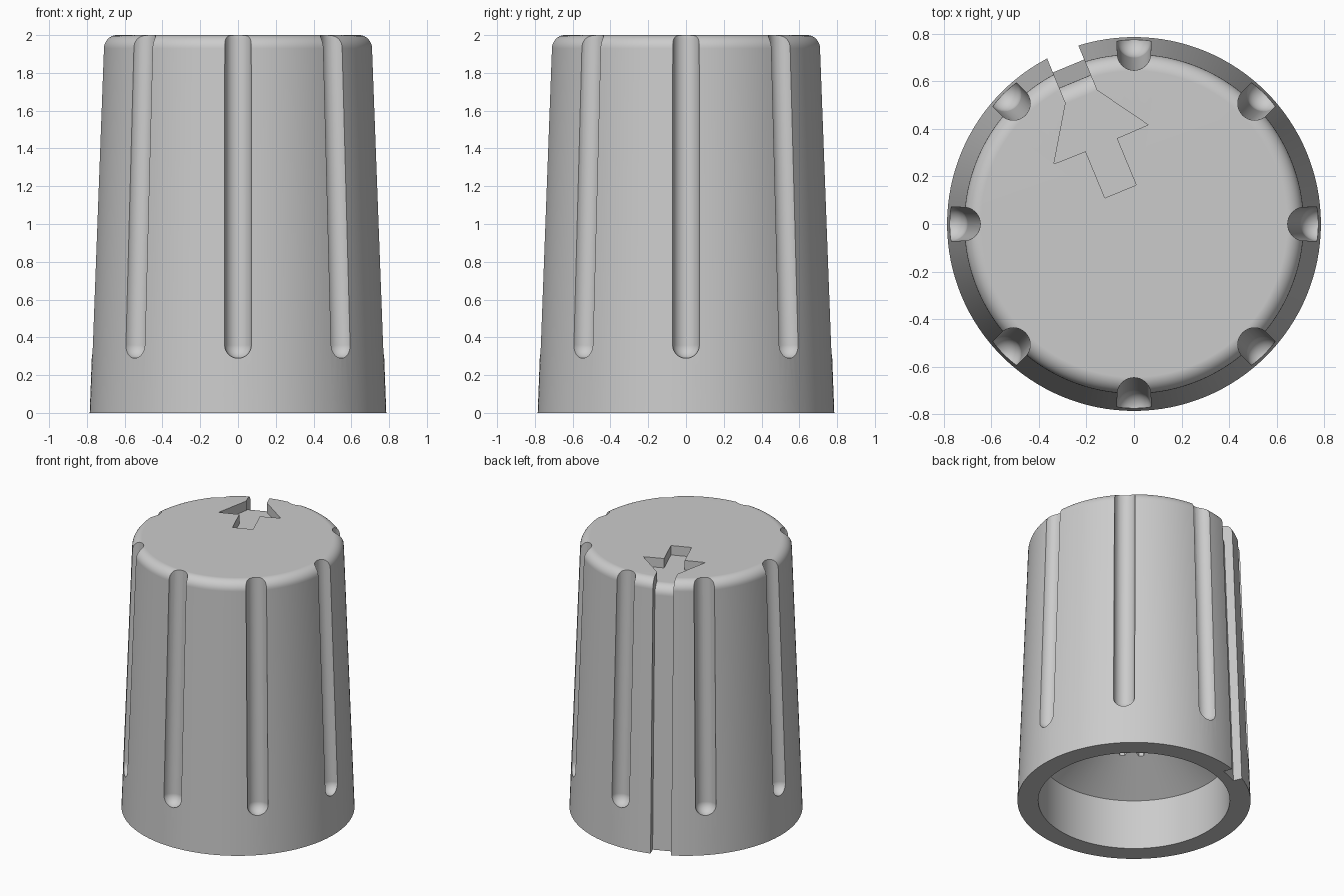
import bpy, bmesh, math
from mathutils import Matrix, Vector

if "Cube" in bpy.data.objects:
    bpy.data.objects.remove(bpy.data.objects["Cube"], do_unlink=True)

HEIGHT, BASE_R, TOP_R, FILLET = 2.0, 0.785, 0.713, 0.07
DEPTH = 0.07                    # depth of the pointer groove
GROOVE_HALF = 0.071
POINTER_ANGLE = math.radians(112.5)

grey = bpy.data.materials.new("plain_grey")
grey.use_nodes = True
grey.diffuse_color = (0.6, 0.6, 0.6, 1)
grey.node_tree.nodes["Principled BSDF"].inputs["Base Color"].default_value = grey.diffuse_color


def make_object(name, bm):
    bmesh.ops.recalc_face_normals(bm, faces=bm.faces)
    mesh = bpy.data.meshes.new(name)
    bm.to_mesh(mesh)
    bm.free()
    mesh.materials.append(grey)
    obj = bpy.data.objects.new(name, mesh)
    bpy.context.collection.objects.link(obj)
    return obj


def lathe(name, profile, segments):
    """Revolve (radius, z) points around the z axis."""
    bm = bmesh.new()
    verts = [bm.verts.new((r, 0, z)) for r, z in profile]
    edges = [bm.edges.new(pair) for pair in zip(verts, verts[1:])]
    bmesh.ops.spin(bm, geom=verts + edges, axis=(0, 0, 1), cent=(0, 0, 0),
                   angle=math.tau, steps=segments, use_duplicate=False)
    bmesh.ops.remove_doubles(bm, verts=bm.verts, dist=1e-5)
    return make_object(name, bm)


def prism(name, points, offset):
    """Close a flat outline and push it along the offset."""
    bm = bmesh.new()
    face = bm.faces.new([bm.verts.new(p) for p in points])
    extruded = bmesh.ops.extrude_face_region(bm, geom=[face])["geom"]
    moved = [v for v in extruded if isinstance(v, bmesh.types.BMVert)]
    bmesh.ops.translate(bm, verts=moved, vec=offset)
    return make_object(name, bm)


def fillet(radius, z, steps=8):
    """Quarter round from the flat top down to the side wall."""
    turns = [math.pi / 2 * i / steps for i in range(steps + 1)]
    return [(radius - FILLET + FILLET * math.sin(a), z - FILLET + FILLET * math.cos(a))
            for a in turns]


# Tapered, hollow body with a rounded top and a conical inner shoulder
body = lathe("knob_body",
             [(0, HEIGHT)] + fillet(TOP_R, HEIGHT)
             + [(BASE_R, 0), (0.645, 0), (0.645, 0.37), (0.34, 0.58), (0, 0.58)], 128)
cutters = []

# Splined shaft hole
teeth = 18
hole = []
for i in range(teeth * 4):
    r = 0.37 if i % 4 < 2 else 0.33
    a = math.tau * i / (teeth * 4)
    hole.append((r * math.cos(a), r * math.sin(a), 0.4))
cutters.append(prism("shaft_hole_cutter", hole, (0, 0, 1.2)))

# Eight round-ended flutes that follow the taper of the wall
low, high = Vector((0.769, 0, 0.36)), Vector((0.71, 0, 2.2))
axis = high - low
for i in range(8):
    tip = [(0.071 * math.sin(math.pi / 2 * k / 8), -0.071 * math.cos(math.pi / 2 * k / 8))
           for k in range(9)]
    flute = lathe("flute_cutter", tip + [(0.071, axis.length), (0, axis.length)], 32)
    flute.data.transform(Matrix.Rotation(math.tau * i / 8, 4, "Z") @ Matrix.Translation(low)
                         @ axis.to_track_quat("Z", "Y").to_matrix().to_4x4())
    cutters.append(flute)

# Arrow recess on the top
turn = Matrix.Rotation(POINTER_ANGLE, 4, "Z")
floor_z = HEIGHT - DEPTH
half = [(0.148, GROOVE_HALF), (0.36, GROOVE_HALF), (0.362, 0.214), (0.579, GROOVE_HALF)]
outline = half + [(u, -v) for u, v in reversed(half)]
arrow = prism("arrow_cutter", [(u, v, floor_z) for u, v in outline], (0, 0, 0.2))
arrow.data.transform(turn)
cutters.append(arrow)

# Pointer groove running over the edge and down the wall
side = [(0.5, 2.2), (0.5, floor_z)] + fillet(TOP_R - DEPTH + 0.005, floor_z)
side += [(BASE_R - DEPTH + 0.007, -0.1), (0.95, -0.1), (0.95, 2.2)]
groove = prism("groove_cutter", [(u, -GROOVE_HALF, z) for u, z in side],
               (0, GROOVE_HALF * 2, 0))
groove.data.transform(turn)
cutters.append(groove)

# Apply the cuts, then remove the cutters
bpy.context.view_layer.objects.active = body
for cutter in cutters:
    cutter.hide_render = True
    cut = body.modifiers.new(cutter.name, "BOOLEAN")
    cut.operation, cut.solver, cut.object = "DIFFERENCE", "EXACT", cutter
    bpy.ops.object.modifier_apply(modifier=cut.name)
    bpy.data.objects.remove(cutter, do_unlink=True)

# Smooth curved walls while keeping the cut edges crisp
bpy.ops.object.select_all(action="DESELECT")
body.select_set(True)
bpy.ops.object.shade_smooth_by_angle(angle=math.radians(30))
weighted = body.modifiers.new("even_shading", "WEIGHTED_NORMAL")
weighted.keep_sharp = True
